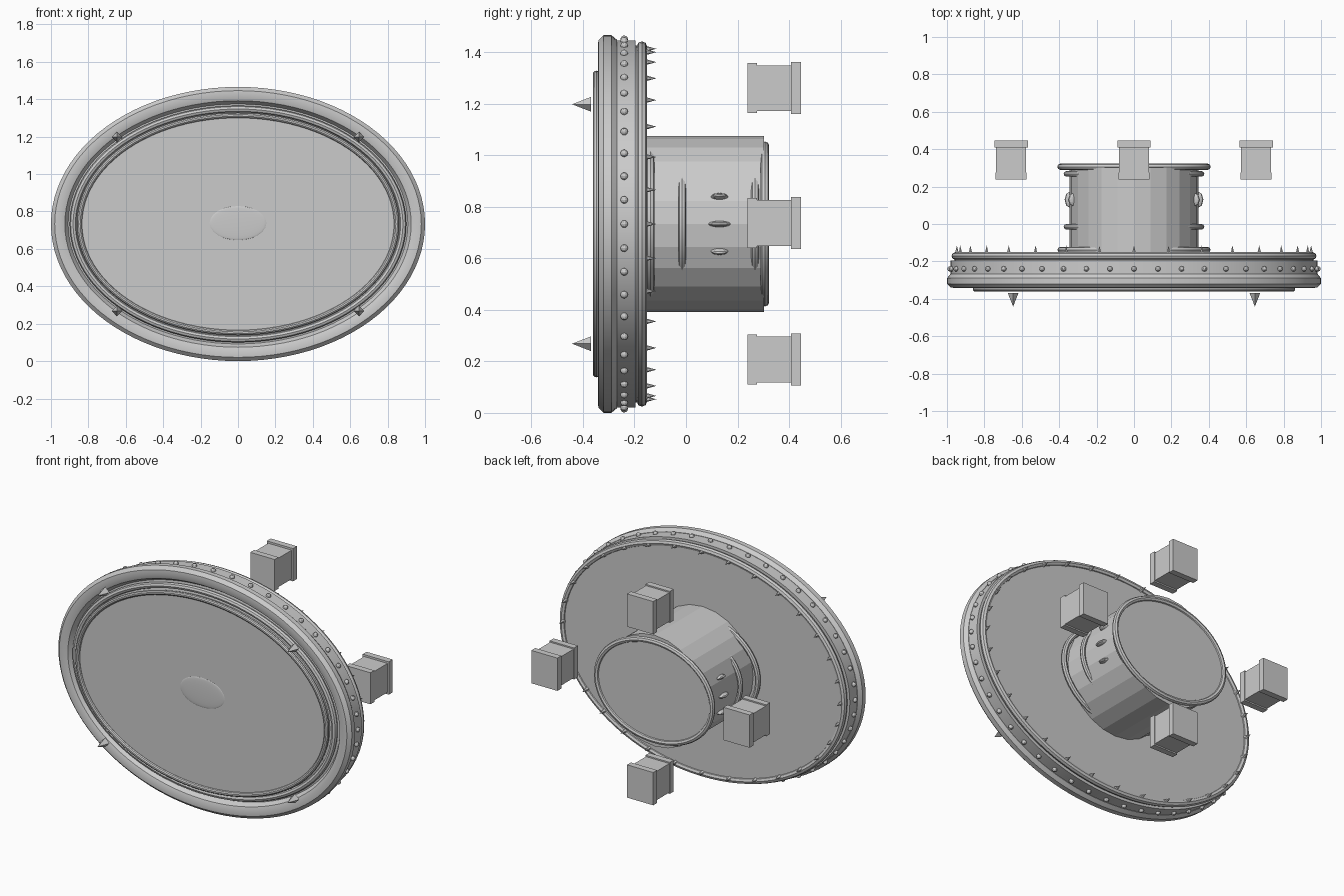
import bpy, bmesh, math
from mathutils import Matrix, Vector

if "Cube" in bpy.data.objects:
    bpy.data.objects.remove(bpy.data.objects["Cube"])

ZC = 0.733      # height of the oval's centre
OFF = 0.267     # width minus height of the large oval rings
HOFF = 0.09     # same for the small hub rings


def finish(name, bm, smooth=True):
    bmesh.ops.recalc_face_normals(bm, faces=bm.faces)
    me = bpy.data.meshes.new(name)
    bm.to_mesh(me)
    bm.free()
    ob = bpy.data.objects.new(name, me)
    bpy.context.collection.objects.link(ob)
    if smooth:
        bpy.ops.object.select_all(action='DESELECT')
        ob.select_set(True)
        bpy.context.view_layer.objects.active = ob
        bpy.ops.object.shade_smooth_by_angle(angle=math.radians(25))
    return ob


def oval(name, profile, off, seg=96, closed=False, smooth=True):
    """Sweep an (r, y) profile round an oval; open profiles get capped."""
    bm = bmesh.new()
    loops = []
    for r, y in profile:
        loops.append([bm.verts.new((r * math.cos(t), y, ZC + (r - off) * math.sin(t)))
                      for t in (2 * math.pi * i / seg for i in range(seg))])
    n = len(loops)
    for k in range(n if closed else n - 1):
        a, b = loops[k], loops[(k + 1) % n]
        for i in range(seg):
            j = (i + 1) % seg
            bm.faces.new((a[i], a[j], b[j], b[i]))
    if not closed:
        bm.faces.new(loops[0])
        bm.faces.new(loops[-1])
    return finish(name, bm, smooth)


def ring(name, major, minor, y, off, seg=96, m=8):
    prof = [(major + minor * math.cos(2 * math.pi * k / m),
             y + minor * math.sin(2 * math.pi * k / m)) for k in range(m)]
    return oval(name, prof, off, seg, True)


def around(r, off, n, start=0.0):
    """Points (x, z) spaced round an oval."""
    for i in range(n):
        t = start + 2 * math.pi * i / n
        yield r * math.cos(t), ZC + (r - off) * math.sin(t)


def add_cone(bm, base, radius, depth, direction, seg):
    rot = Vector((0, 0, 1)).rotation_difference(Vector(direction)).to_matrix().to_4x4()
    mid = Vector(base) + Vector(direction) * depth / 2
    bmesh.ops.create_cone(bm, cap_ends=True, segments=seg, radius1=radius, radius2=0,
                          depth=depth, matrix=Matrix.Translation(mid) @ rot)


def add_box(bm, centre, size):
    bmesh.ops.create_cube(bm, size=1, matrix=Matrix.Translation(centre) @ Matrix.Diagonal((*size, 1)))


# Main oval body with edge band
oval("body", [(0.955, -0.162), (0.960, -0.195), (0.980, -0.195), (0.980, -0.28),
              (0.95, -0.305), (0.90, -0.305), (0.86, -0.32)], OFF)

# Bevelled front frame, inner frames and rear rim
oval("front_frame", [(1.0, -0.32), (1.0, -0.29), (0.982, -0.268), (0.95, -0.268),
                     (0.905, -0.30), (0.926, -0.333), (0.952, -0.342), (0.98, -0.34)], OFF, closed=True)
ring("front_inner_frame", 0.882, 0.018, -0.32, OFF)
ring("front_panel_trim", 0.848, 0.014, -0.348, OFF, m=10)
ring("rear_frame", 0.956, 0.020, -0.171, OFF)

# Flat front panel with a very shallow dome in the middle
oval("front_panel", [(0.850, -0.315), (0.850, -0.346)], OFF)
bm = bmesh.new()
bmesh.ops.create_uvsphere(bm, u_segments=32, v_segments=12, radius=1,
                          matrix=Matrix.Translation((0, -0.346, ZC + 0.005)) @ Matrix.Diagonal((0.152, 0.005, 0.091, 1)))
finish("panel_dome", bm)

# Studs round the edge band
bm = bmesh.new()
for x, z in around(0.984, OFF, 48):
    bmesh.ops.create_uvsphere(bm, u_segments=10, v_segments=6, radius=0.0145,
                              matrix=Matrix.Translation((x, -0.24, z)))
finish("edge_studs", bm)

# Rear spikes
bm = bmesh.new()
for x, z in around(0.947, OFF, 32):
    add_cone(bm, (x, -0.165, z), 0.014, 0.050, (0, 1, 0), 6)
finish("rear_spikes", bm, False)

# Four front spikes
bm = bmesh.new()
for x, z in around(0.914, 0.257, 4, math.pi / 4):
    add_cone(bm, (x, -0.368, z), 0.029, 0.074, (0, -1, 0), 4)
finish("front_spikes", bm, False)

# Faceted hub with oval rings
oval("hub", [(0.345, -0.17), (0.345, 0.303)], 0.003, 24, smooth=False)
oval("hub_end_plate", [(0.393, 0.296), (0.393, 0.311)], HOFF, 64)
ring("hub_end_ring", 0.393, 0.017, 0.306, HOFF, 64)
ring("hub_upper_ring", 0.361, 0.015, 0.268, HOFF, 64)
ring("hub_middle_ring", 0.361, 0.015, -0.015, HOFF, 64)
ring("hub_base_ring", 0.393, 0.016, -0.138, HOFF, 64)

# Small pointed lugs on both sides of the hub
bm = bmesh.new()
for side in (0, math.pi):
    for k, length in ((-1, 0.034), (0, 0.044), (1, 0.034)):
        t = side + k * math.radians(18)
        mat = (Matrix.Translation((0.343 * math.cos(t), 0.13, ZC + 0.343 * math.sin(t)))
               @ Matrix.Rotation(-t, 4, 'Y') @ Matrix.Diagonal((0.028, length, 0.012, 1)))
        bmesh.ops.create_uvsphere(bm, u_segments=8, v_segments=6, radius=1, matrix=mat)
finish("hub_lugs", bm, False)

# Four floating flanged blocks behind the disc
for name, x, z in (("block_top", 0, 0.527), ("block_bottom", 0, -0.526),
                   ("block_left", -0.657, 0.004), ("block_right", 0.653, 0.004)):
    bm = bmesh.new()
    add_box(bm, (x, 0.325, ZC + z), (0.160, 0.17, 0.178))
    add_box(bm, (x, 0.257, ZC + z), (0.166, 0.038, 0.194))
    add_box(bm, (x, 0.427, ZC + z), (0.178, 0.038, 0.202))
    finish(name, bm, False)
